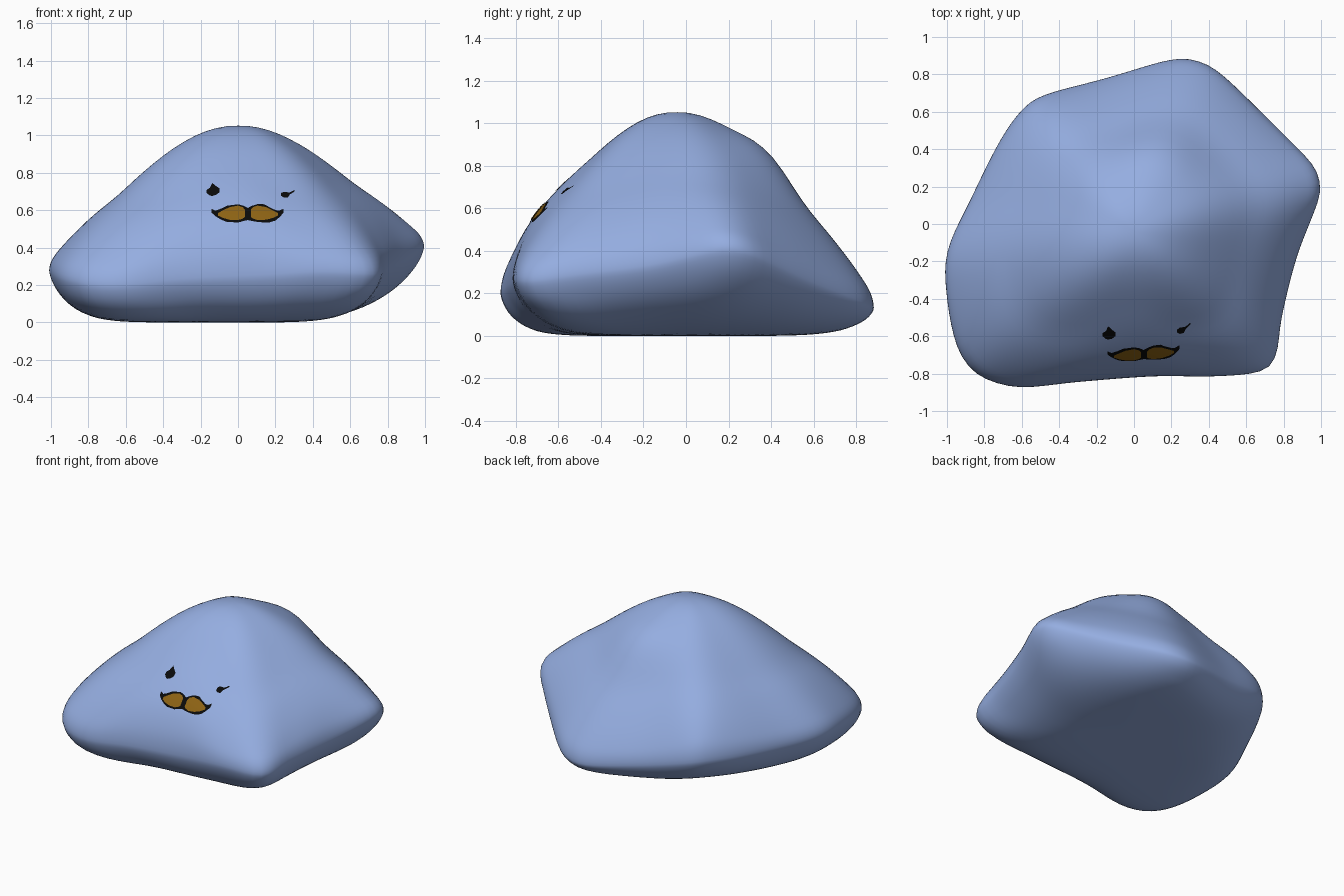
import bpy, bmesh, math
from mathutils import Vector
from mathutils.bvhtree import BVHTree

if "Cube" in bpy.data.objects:
    bpy.data.objects.remove(bpy.data.objects["Cube"])


def material(name, rgb):
    m = bpy.data.materials.new(name)
    m.diffuse_color = (*rgb, 1)
    m.use_nodes = True
    m.node_tree.nodes["Principled BSDF"].inputs["Base Color"].default_value = m.diffuse_color
    return m


BLUE = material("soft_blue", (0.30, 0.42, 0.75))
BLACK = material("black", (0.003, 0.003, 0.003))
BROWN = material("golden_brown", (0.27, 0.125, 0.007))


def finish(name, bm, mat):
    bmesh.ops.recalc_face_normals(bm, faces=bm.faces)
    me = bpy.data.meshes.new(name)
    bm.to_mesh(me)
    bm.free()
    me.materials.append(mat)
    for p in me.polygons:
        p.use_smooth = True
    ob = bpy.data.objects.new(name, me)
    bpy.context.collection.objects.link(ob)
    return ob


# Rim of the pillow: x, y, height, fullness above (0 lean, 1 full), fullness below
RIM = [
    (-1.0, -.15, .28, 0, 6), (-1.0, -.40, .27, 0, 7), (-.95, -.65, .24, .05, 8),
    (-.87, -.78, .22, .1, 9), (-.77, -.84, .20, .1, 9), (-.60, -.875, .20, .2, 8),
    (-.30, -.845, .23, .7, 6), (.10, -.815, .25, .85, 6), (.43, -.815, .27, .2, 5),
    (.68, -.79, .26, 0, 5), (.76, -.71, .26, 0, 5), (.79, -.50, .29, .25, 4.5),
    (.87, -.18, .33, .5, 3.6), (.97, .08, .39, .15, 3.2), (1.0, .18, .41, 0, 3.2),
    (.97, .30, .39, 0, 3.2), (.85, .43, .33, .1, 3.5), (.68, .60, .25, .2, 4.5),
    (.47, .80, .17, .05, 6), (.35, .87, .14, 0, 7), (.20, .88, .13, 0, 7),
    (-.15, .78, .18, .1, 7), (-.48, .69, .25, .35, 5), (-.60, .61, .27, .4, 4.5),
    (-.72, .44, .27, .3, 5), (-.87, .14, .27, .1, 6),
]
# Height fractions from apex to rim, every ten degrees of a quarter turn
LEAN = [1, .96, .845, .685, .515, .385, .26, .155, .075, 0]
FULL = [1, .97, .875, .75, .635, .515, .40, .27, .14, 0]
CY, TOP = -0.04, 1.055
COLS, N = 120, 27


def catmull(p, q, r, w, t):
    return 0.5 * (2 * q + (r - p) * t + (2 * p - 5 * q + 4 * r - w) * t * t
                  + (3 * q - p - 3 * r + w) * t ** 3)


def profile(tab, u):
    ext = [tab[1]] + tab + [-tab[-2]]
    i = min(8, int(u * 9))
    return catmull(*ext[i:i + 4], u * 9 - i)


def even_rim():
    """Rim values (angle, radius, height, above, below) at even angles."""
    full, n, pol = 2 * math.pi, len(RIM), []
    for i in range(n):
        rows = [RIM[(i + k) % n] for k in (-1, 0, 1, 2)]
        for s in range(10):
            x, y, *rest = [catmull(*c, s / 10) for c in zip(*rows)]
            pol.append((math.atan2(y - CY, x) % full, math.hypot(x, y - CY), *rest))
    pol.sort()
    pol = [(pol[-1][0] - full, *pol[-1][1:])] + pol + [(pol[0][0] + full, *pol[0][1:])]
    out, j = [], 0
    for i in range(COLS):
        a = full * i / COLS
        while pol[j + 1][0] < a:
            j += 1
        t = (a - pol[j][0]) / (pol[j + 1][0] - pol[j][0])
        out.append((a, *[u + (v - u) * t for u, v in zip(pol[j][1:], pol[j + 1][1:])]))
    return out


# Body: rings from the apex to the rim and back under, blended rounder inward
def make_body():
    bm = bmesh.new()
    rim = even_rim()
    rings = []
    for i in range(1, 2 * N):
        r = min(1, math.sin(math.pi * i / (2 * N)))
        ring = []
        for a, R, h, m, q in rim:
            if i <= N:
                lean, full = profile(LEAN, i / N), profile(FULL, i / N)
                back = max(0, math.cos(a - math.radians(75))) ** 4
                f = lean + (full - lean) * m
                f += 0.08 * back * math.exp(-((r - 0.48) / 0.16) ** 2)
                z = h + (TOP - h) * f
            else:
                z = h * (1 - max(0, 1 - r ** q) ** (1 / 1.5))
            ring.append((R * r, z))
        for _ in range(int(60 * (1 - r) ** 1.3)):
            ring = [tuple((ring[j - 1][m] + 2 * ring[j][m] + ring[(j + 1) % COLS][m]) / 4
                          for m in (0, 1)) for j in range(COLS)]
        rings.append([bm.verts.new((d * math.cos(c[0]), CY + d * math.sin(c[0]), z))
                      for c, (d, z) in zip(rim, ring)])
    top = bm.verts.new((0, CY, TOP))
    base = bm.verts.new((0, CY, 0))
    for j in range(COLS):
        k = (j + 1) % COLS
        bm.faces.new((top, rings[0][j], rings[0][k]))
        bm.faces.new((base, rings[-1][k], rings[-1][j]))
        for a, b in zip(rings, rings[1:]):
            bm.faces.new((a[j], b[j], b[k], a[k]))
    # soften the seams of the cushion a little
    for _ in range(2):
        bmesh.ops.smooth_vert(bm, verts=[v for v in bm.verts if v.co.z > 0.03], factor=0.5,
                              use_axis_x=True, use_axis_y=True, use_axis_z=True)
    bmesh.ops.recalc_face_normals(bm, faces=bm.faces)
    tree = BVHTree.FromBMesh(bm)
    finish("body", bm, BLUE)
    return tree


tree = make_body()


# Face details: thin patches given by (x, top, bottom), laid on the body
def patch(name, outline, mat, lift, rows=5, steps=3):
    bm = bmesh.new()
    pts = []
    for a, b in zip(outline, outline[1:]):
        pts += [[u + (v - u) * k / steps for u, v in zip(a, b)] for k in range(steps)]
    pts.append(outline[-1])
    grid = []
    for x, hi, lo in pts:
        col = []
        for k in range(rows + 1):
            hit, nor, _, _ = tree.ray_cast(Vector((x, -3, hi + (lo - hi) * k / rows)),
                                           Vector((0, 1, 0)))
            col.append(bm.verts.new(hit + nor * lift))
        grid.append(col)
    for a, b in zip(grid, grid[1:]):
        for k in range(rows):
            bm.faces.new((a[k], a[k + 1], b[k + 1], b[k]))
    ob = finish(name, bm, mat)
    if ob.data.polygons[0].normal.y > 0:
        ob.data.flip_normals()


patch("moustache_outline", [
    (-.142, .606, .586), (-.12, .596, .566), (-.09, .607, .548), (-.06, .622, .536),
    (0, .63, .533), (.03, .622, .541), (.052, .61, .546), (.075, .622, .541),
    (.105, .631, .536), (.14, .63, .533), (.17, .613, .534), (.2, .599, .543),
    (.22, .596, .56), (.243, .606, .584)], BLACK, .003)

lobe = [(-.108, .581, .568), (-.08, .596, .555), (-.045, .613, .546),
        (0, .621, .544), (.025, .613, .552), (.036, .6, .56)]
patch("moustache_left", lobe, BROWN, .006)
patch("moustache_right", [(.105 - x, t, b) for x, t, b in reversed(lobe)], BROWN, .006)

patch("eye_left", [(-.168, .706, .69), (-.15, .718, .677), (-.138, .744, .674),
                   (-.118, .728, .68), (-.098, .714, .695)], BLACK, .003)
patch("eye_right", [(.23, .69, .675), (.245, .697, .665), (.265, .694, .665),
                    (.276, .694, .682), (.302, .707, .698)], BLACK, .003)
